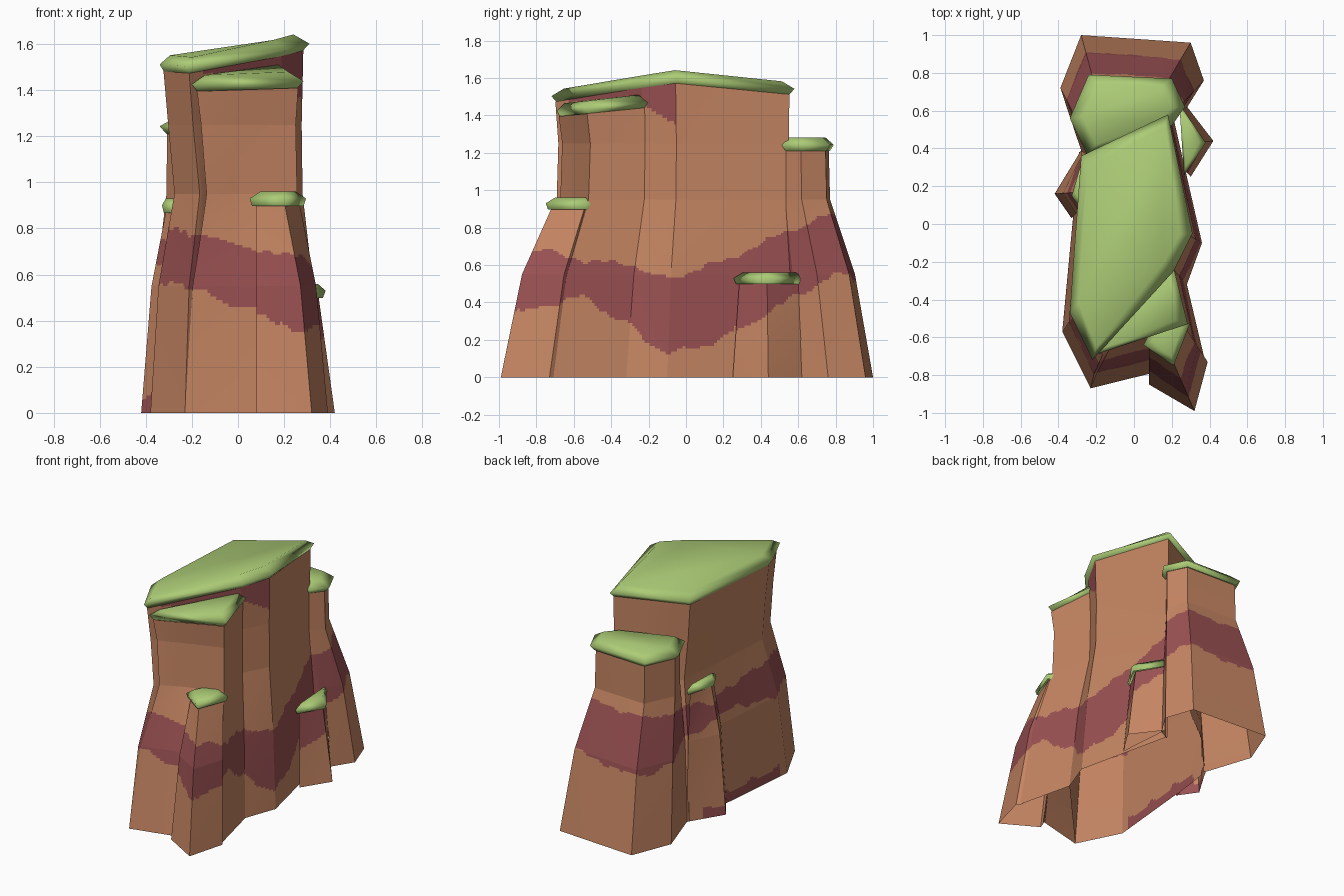
import bpy, bmesh, math

if "Cube" in bpy.data.objects:
    bpy.data.objects.remove(bpy.data.objects["Cube"])


def material(name, rgb):
    m = bpy.data.materials.new(name)
    m.diffuse_color = (*rgb, 1)
    m.use_nodes = True
    m.node_tree.nodes["Principled BSDF"].inputs["Base Color"].default_value = m.diffuse_color
    return m


CLAY = material("orange clay", (0.56, 0.235, 0.123))
BAND = material("dark red strata", (0.325, 0.082, 0.085))
GRASS = material("grass green", (0.41, 0.60, 0.18))


def curve(pts, v, k=1):
    """Piecewise linear lookup of column k."""
    if v <= pts[0][0]:
        return pts[0][k]
    for a, b in zip(pts, pts[1:]):
        if v <= b[0]:
            return a[k] + (b[k] - a[k]) * (v - a[0]) / (b[0] - a[0])
    return pts[-1][k]


def inset(poly, d):
    cx = sum(p[0] for p in poly) / len(poly)
    cy = sum(p[1] for p in poly) / len(poly)
    out = []
    for x, y, *z in poly:
        r = math.hypot(x - cx, y - cy)
        f = 1 - min(d, 0.4 * r) / r
        out.append((cx + (x - cx) * f, cy + (y - cy) * f, *z))
    return out


# wavy strata: y, lower and upper limit, for the right and left sides
RIGHT = [(-.87, .35, .7), (-.55, .43, .63), (-.1, .12, .53), (.2, .2, .61), (.8, .55, .88)]
LEFT = [(-.4, .56, .8), (.1, .65, .75), (.8, .5, .87)]


def is_band(p):
    x, y, z = p
    s = min(1, max(0, (x + .3) / .6))
    wob = .012 * math.sin(23 * y + 17 * x) + .008 * math.sin(51 * y - 40 * x)
    lo, hi = [curve(LEFT, y, k) * (1 - s) + curve(RIGHT, y, k) * s for k in (1, 2)]
    if lo - wob < z < hi + wob:
        return True
    if x < -.3 and -.5 < y < .3 and z < .07 + wob:      # foot stripe, left
        return True
    return x > -.15 and y < -.05 and z > 1.47 - .6 * max(0, y + .25)


def blend(b, t, f, dx):
    """Point between base and top, with a waist pinch on the left."""
    x = b[0] + (t[0] - b[0]) * f
    return x + dx * min(1, max(0, -x / .2)), b[1] + (t[1] - b[1]) * f


def levels_for(profile, ztop):
    return profile[:-1] + [(ztop - .03, *profile[-1][1:])]


def mean_top(cap):
    return sum(c[2] for c in cap) / len(cap)


def inside_other(p, others):
    """True when a wall point is buried in another column."""
    for base, cap, profile in others:
        ztop = mean_top(cap)
        if p.z > ztop - .035:
            continue
        lv = levels_for(profile, ztop)
        f, dx = curve(lv, p.z, 1), curve(lv, p.z, 2)
        poly = inset([blend(b, t, f, dx) for b, t in zip(base, inset(cap, .03))], .012)
        hit = False
        for (x1, y1), (x2, y2) in zip(poly, poly[1:] + poly[:1]):
            if (y1 > p.y) != (y2 > p.y) and p.x < x1 + (x2 - x1) * (p.y - y1) / (y2 - y1):
                hit = not hit
        if hit:
            return True
    return False


def finish(bm, name, mats):
    bmesh.ops.remove_doubles(bm, verts=bm.verts, dist=1e-4)
    bmesh.ops.recalc_face_normals(bm, faces=bm.faces)
    me = bpy.data.meshes.new(name)
    bm.to_mesh(me)
    bm.free()
    for m in mats:
        me.materials.append(m)
    bpy.context.collection.objects.link(bpy.data.objects.new(name, me))


def column(name, base, cap, profile, others):
    """Open-bottomed wall tapering from base outline to cap outline."""
    top = inset(cap, .03)
    bm = bmesh.new()
    for i in range(len(base)):
        j = (i + 1) % len(base)
        cols = max(3, math.ceil(math.dist(base[i], base[j]) / .016))
        grid = []
        for c in range(cols + 1):
            u = c / cols
            b = [base[i][k] * (1 - u) + base[j][k] * u for k in (0, 1)]
            t = [top[i][k] * (1 - u) + top[j][k] * u for k in (0, 1, 2)]
            lv = levels_for(profile, t[2])
            line = []
            for lo, hi in zip(lv, lv[1:]):
                rows = 36 if lo[0] < .9 else 16
                for r in range(rows + (hi is lv[-1])):
                    z, f, dx = [p + (q - p) * r / rows for p, q in zip(lo, hi)]
                    line.append(bm.verts.new((*blend(b, t, f, dx), z)))
            grid.append(line)
        for p, q in zip(grid, grid[1:]):
            for k in range(len(p) - 1):
                face = bm.faces.new((p[k], q[k], q[k + 1], p[k + 1]))
                face.material_index = int(is_band(face.calc_center_median()))
    buried = [f for f in bm.faces if inside_other(f.calc_center_median(), others)]
    bmesh.ops.delete(bm, geom=buried, context='FACES')
    finish(bm, name, [CLAY, BAND])


def grass_cap(name, cap, tower):
    """Bevelled turf slab: under ring, rim, raised inset ring."""
    under, bevel, rise = (.03, .07, .04) if tower else (.012, .05, .03)
    bm = bmesh.new()
    rings = []
    for d, dz in ((under, -.032), (0, 0), (bevel, rise)):
        rings.append([bm.verts.new((x, y, z + dz)) for x, y, z in inset(cap, d)])
    for a, b in zip(rings, rings[1:]):
        for i in range(len(cap)):
            j = (i + 1) % len(cap)
            bm.faces.new((a[i], a[j], b[j], b[i]))
    bm.faces.new(rings[-1])
    for f in bm.faces:
        f.smooth = True
    finish(bm, name, [GRASS])


# taper rows: height, blend to top outline, left waist pinch (last height = cap)
TALL = [(0, 0, 0), (.55, .42, .01), (.95, 1, .045), (1.25, 1.05, .015), (0, .96, 0)]
BACK = TALL[:1] + [(.55, .42, 0), (.95, 1, 0), (0, 1.03, 0)]
LEDGE = BACK[:2] + [(0, 1, 0)]
LOW = [(0, 0, 0), (0, 1, 0)]

COLUMNS = {}


def define(name, profile, base, rim, height, slope_x=0, slope_y=0):
    """Rim height follows a tilt in x and a ridge falling away in y."""
    cap = [(x, y, height + slope_x * x + slope_y * abs(y + .05)) for x, y in rim]
    COLUMNS[name] = (base, cap, profile)


define("main_tower", TALL,
       [(-.29, .38), (.2, .6), (.36, -.1), (.28, -.32), (-.23, -.87), (-.38, -.57)],
       [(-.28, .36), (.18, .58), (.31, -.05), (.21, -.25), (-.22, -.72), (-.34, -.47)],
       1.574, .09, -.076)
define("front_tower", TALL,
       [(.28, -.32), (.375, -.72), (-.23, -.87)],
       [(.2, -.19), (.285, -.53), (-.2, -.69)], 1.483, 0, -.09)
define("back_tower", BACK,
       [(-.28, 1), (.3, .96), (.37, .76), (.27, .6), (-.27, .36), (-.39, .72)],
       [(-.24, .79), (.2, .77), (.27, .62), (.2, .52), (-.25, .37), (-.34, .56)], 1.243)
define("front_ledge", LEDGE,
       [(.08, -.85), (.32, -.99), (.39, -.73), (.2, -.5)],
       [(.05, -.64), (.21, -.75), (.295, -.53), (.15, -.45)], .93)
define("right_ledge", LOW,
       [(.27, .635), (.42, .44), (.3, .25)],
       [(.24, .635), (.38, .43), (.265, .255)], .53)
define("left_ledge", LEDGE,
       [(-.33, .03), (-.42, .16), (-.28, .39)],
       [(-.27, .06), (-.33, .15), (-.265, .37)], .9)

for name, (base, cap, profile) in COLUMNS.items():
    column(name, base, cap, profile, [c for n, c in COLUMNS.items() if n != name])
    grass_cap(name + "_grass", cap, "tower" in name)
